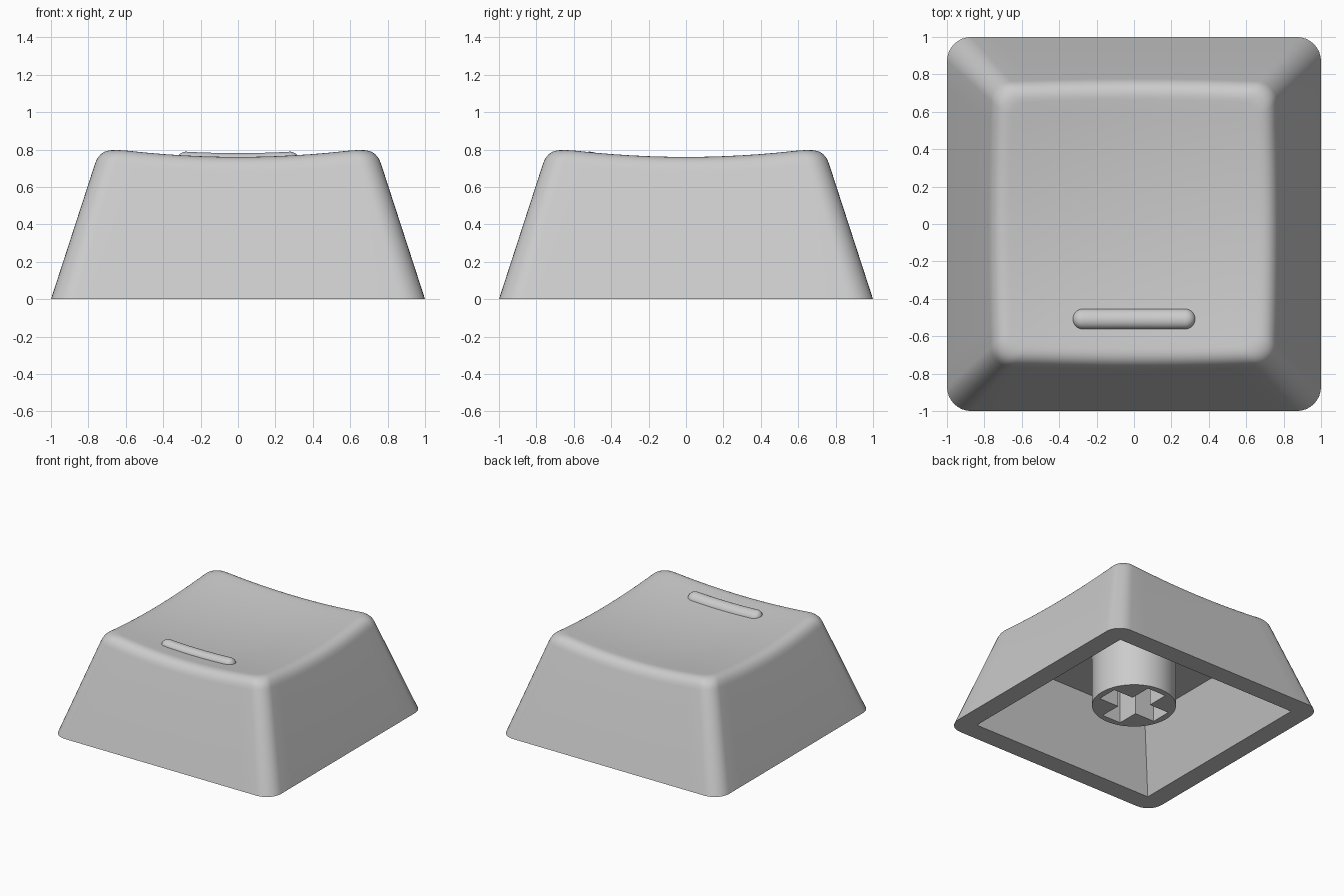
import bpy, bmesh, math

if "Cube" in bpy.data.objects:
    bpy.data.objects.remove(bpy.data.objects["Cube"])

BASE, TAPER = 1.0, 0.325        # wall half-width at the ground, narrowing per unit height
CEIL, CEIL_W, OPEN_W = 0.54, 0.66, 0.84

grey = bpy.data.materials.new("light grey plastic")
grey.diffuse_color = (0.6, 0.6, 0.6, 1)
grey.use_nodes = True
grey.node_tree.nodes["Principled BSDF"].inputs["Base Color"].default_value = grey.diffuse_color


def dish(x, y):
    """Height of the scooped top."""
    return 0.715 + 0.1 * (x * x + y * y)


def outline(w, d, r, arc=8, side=12):
    """Rounded rectangle of half-sizes w, d and corner radius r."""
    corners = [(1, 1), (-1, 1), (-1, -1), (1, -1)]
    pts = []
    for k, (sx, sy) in enumerate(corners):
        for i in range(arc + 1):
            a = math.pi / 2 * (k + i / arc)
            pts.append((sx * (w - r) + r * math.cos(a), sy * (d - r) + r * math.sin(a)))
        nx, ny = corners[(k + 1) % 4]
        a = math.pi / 2 * (k + 1)
        x0, y0 = pts[-1]
        x1, y1 = nx * (w - r) + r * math.cos(a), ny * (d - r) + r * math.sin(a)
        for i in range(1, side):
            t = i / side
            pts.append((x0 + (x1 - x0) * t, y0 + (y1 - y0) * t))
    return pts


def finish(name, bm):
    bmesh.ops.remove_doubles(bm, verts=bm.verts, dist=1e-5)
    bmesh.ops.recalc_face_normals(bm, faces=bm.faces)
    mesh = bpy.data.meshes.new(name)
    bm.to_mesh(mesh)
    bm.free()
    mesh.materials.append(grey)
    ob = bpy.data.objects.new(name, mesh)
    bpy.context.collection.objects.link(ob)
    bpy.ops.object.select_all(action='DESELECT')
    ob.select_set(True)
    bpy.context.view_layer.objects.active = ob
    bpy.ops.object.shade_smooth_by_angle(angle=math.radians(32))


def loft(name, rings):
    """Skin a stack of matching rings; collapsed points are merged afterwards."""
    bm = bmesh.new()
    loops = [[bm.verts.new(p) for p in ring] for ring in rings]
    for a, b in zip(loops, loops[1:]):
        for i in range(len(a)):
            j = (i + 1) % len(a)
            bm.faces.new((a[i], a[j], b[j], b[i]))
    finish(name, bm)


# Cap shell: cavity ceiling, cavity wall, ground rim, outer wall, rounded edge, dish
def wall(z):
    return outline(BASE - TAPER * z, BASE - TAPER * z, 0.13 - 0.03 * z)


base = wall(0)
edge = []                       # where the wall would meet the dish
for i in range(len(base)):
    z = 0.78
    for _ in range(6):
        z = dish(*wall(z)[i])
    edge.append((*wall(z)[i], z))
FILLET = 0.085
low, inner = [], []
for i, (x, y, z) in enumerate(edge):
    low.append((*wall(z - FILLET)[i], z - FILLET))
    s = 1 - FILLET / 0.75
    inner.append((x * s, y * s, dish(x * s, y * s)))

rings = [[(0, 0, CEIL)] * len(base),
         [(x, y, CEIL) for x, y in outline(CEIL_W, CEIL_W, 0)],
         [(x, y, 0) for x, y in outline(OPEN_W, OPEN_W, 0)],
         [(x, y, 0) for x, y in base]]
for k in range(9):
    t = k / 8
    rings.append([tuple((1 - t) ** 2 * a + 2 * t * (1 - t) * b + t * t * c
                        for a, b, c in zip(*p)) for p in zip(low, edge, inner)])
for k in range(9, -1, -1):
    s = k / 10
    rings.append([(x * s, y * s, dish(x * s, y * s)) for x, y, _ in inner])
loft("cap_shell", rings)

# Raised bar near the front edge, domed and following the dish
R, HALF, BAR_Y, BAR_H = 0.055, 0.328, -0.508, 0.04
rings = []
for k in range(8):
    a = math.pi / 2 * k / 7
    w = R * math.cos(a)
    ring = []
    for x, y in outline(HALF - R + w, w, w):
        y += BAR_Y
        ring.append((x, y, dish(x, y) - 0.01 + (BAR_H + 0.01) * math.sin(a)))
    rings.append(ring)
loft("raised_bar", rings)

# Stem: round post with a cross-shaped socket
L, T = 0.265, 0.085
circle = [(0.316 * math.cos(math.tau * i / 64), 0.316 * math.sin(math.tau * i / 64))
          for i in range(64)]
cross = []
for c, s in [(1, 0), (0, 1), (-1, 0), (0, -1)]:
    for u, v in [(L, -T), (L, T), (T, T)]:
        cross.append((u * c - v * s, u * s + v * c))
bm = bmesh.new()
edges = []
for loop in (circle, cross):
    vs = [bm.verts.new((x, y, 0.11)) for x, y in loop]
    edges += [bm.edges.new((vs[i - 1], vs[i])) for i in range(len(vs))]
bmesh.ops.triangle_fill(bm, use_beauty=True, edges=edges)
out = bmesh.ops.extrude_face_region(bm, geom=bm.faces[:], use_keep_orig=True)
for v in out["geom"]:
    if isinstance(v, bmesh.types.BMVert):
        v.co.z = CEIL + 0.01
finish("stem", bm)
